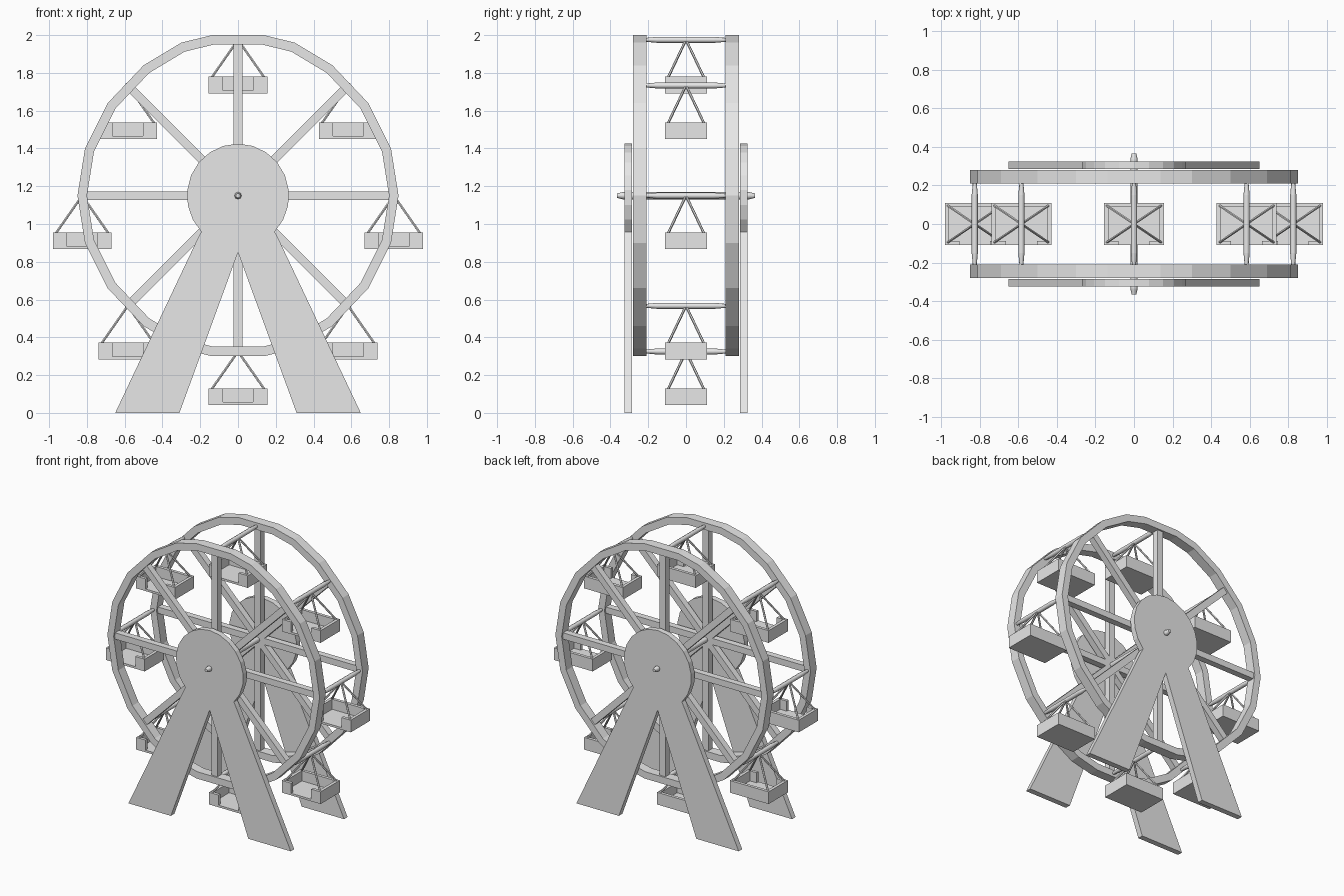
import bpy, bmesh, math
from mathutils import Vector, Matrix

cube = bpy.data.objects.get("Cube")
if cube:
    bpy.data.objects.remove(cube, do_unlink=True)

grey = bpy.data.materials.new("plain_grey")
grey.use_nodes = True
grey.diffuse_color = (0.8, 0.8, 0.8, 1)
grey.node_tree.nodes["Principled BSDF"].inputs["Base Color"].default_value = (0.8, 0.8, 0.8, 1)

HUB_Z = 1.15
PIVOT_R = 0.825


def finish(name, bm, smooth=False):
    bmesh.ops.recalc_face_normals(bm, faces=bm.faces)
    mesh = bpy.data.meshes.new(name)
    bm.to_mesh(mesh)
    bm.free()
    mesh.materials.append(grey)
    obj = bpy.data.objects.new(name, mesh)
    bpy.context.collection.objects.link(obj)
    if smooth:
        bpy.ops.object.select_all(action="DESELECT")
        obj.select_set(True)
        bpy.context.view_layer.objects.active = obj
        bpy.ops.object.shade_smooth_by_angle(angle=math.radians(50))
    return obj


def add_box(bm, lo, hi):
    lo, hi = Vector(lo), Vector(hi)
    size = hi - lo
    place = Matrix.Translation((lo + hi) / 2) @ Matrix.Diagonal((*size, 1))
    bmesh.ops.create_cube(bm, size=1, matrix=place)


def add_rod(bm, a, b, r1, r2=None, sides=8):
    a, b = Vector(a), Vector(b)
    d = b - a
    place = Matrix.Translation((a + b) / 2) @ d.to_track_quat("Z", "Y").to_matrix().to_4x4()
    bmesh.ops.create_cone(bm, cap_ends=True, segments=sides, radius1=r1,
                          radius2=r1 if r2 is None else r2, depth=d.length, matrix=place)


def add_spindle(bm, x, z, half, r, tip, tip_r):
    # straight bar along y with tapered ends
    add_rod(bm, (x, -half, z), (x, half, z), r)
    for s in (-1, 1):
        add_rod(bm, (x, s * half, z), (x, s * tip, z), r, tip_r)


def mirror_loop(quadrant):
    # first point lies on the x axis, the rest inside the first quadrant
    right = [(x, -z) for x, z in reversed(quadrant[1:])] + quadrant
    return right + [(-x, z) for x, z in reversed(right)]


def rim(name, y0, y1):
    outer = mirror_loop([(.85, 0), (.81, .25), (.69, .49), (.5, .69), (.3, .81), (.137, .85)])
    bm = bmesh.new()
    loops = [[bm.verts.new((x * k, y, HUB_Z + z * k)) for x, z in outer]
             for k, y in ((1, y0), (1, y1), (.941, y1), (.941, y0))]
    n = len(outer)
    for j in range(4):
        a, b = loops[j], loops[(j + 1) % 4]
        for i in range(n):
            bm.faces.new((a[i], a[(i + 1) % n], b[(i + 1) % n], b[i]))
    return finish(name, bm)


def support(name, y0, y1):
    # round hub plate running into two splayed legs
    steps = 16
    pts = []
    for i in range(steps + 1):
        t = math.radians(-44 + 268 * i / steps)
        pts.append((.27 * math.cos(t), HUB_Z + .275 * math.sin(t)))
    pts += [(-.21, .93), (-.65, 0), (-.31, 0), (0, .85), (.31, 0), (.65, 0), (.21, .93)]
    bm = bmesh.new()
    face = bm.faces.new([bm.verts.new((x, y0, z)) for x, z in pts])
    new = bmesh.ops.extrude_face_region(bm, geom=[face])["geom"]
    bmesh.ops.translate(bm, vec=(0, y1 - y0, 0),
                        verts=[v for v in new if isinstance(v, bmesh.types.BMVert)])
    return finish(name, bm)


def spokes(name, y):
    bm = bmesh.new()
    for i in range(4):
        part = bmesh.new()
        add_box(part, (-.81, y - .023, -.023), (.81, y + .023, .023))
        part.transform(Matrix.Translation((0, 0, HUB_Z)) @ Matrix.Rotation(i * math.pi / 4, 4, "Y"))
        temp = bpy.data.meshes.new("temp")
        part.to_mesh(temp)
        part.free()
        bm.from_mesh(temp)
        bpy.data.meshes.remove(temp)
    return finish(name, bm)


# wheels and supports on both sides
for side, s in (("front", -1), ("back", 1)):
    rim(side + "_rim", s * .21, s * .28)
    spokes(side + "_spokes", s * .245)
    support(side + "_support", s * .285, s * .325)

# central axle
bm = bmesh.new()
add_spindle(bm, 0, HUB_Z, .335, .019, .365, .012)
finish("axle", bm, True)

# crossbars with hanging gondolas
for i in range(8):
    t = i * math.pi / 4
    px, pz = PIVOT_R * math.cos(t), HUB_Z + PIVOT_R * math.sin(t)

    bm = bmesh.new()
    add_spindle(bm, px, pz, .15, .016, .215, .01)
    finish(f"crossbar_{i + 1}", bm, True)

    bm = bmesh.new()
    for sx in (-1, 1):
        for sy in (-1, 1):
            add_rod(bm, (px, 0, pz), (px + sx * .14, sy * .095, pz - .2), .007, sides=6)
    finish(f"hanger_{i + 1}", bm, True)

    # open tub with a doorway in its front wall
    top, low, floor = pz - .195, pz - .283, pz - .268
    bm = bmesh.new()
    add_box(bm, (px - .155, -.11, low), (px + .155, .11, floor))
    add_box(bm, (px - .155, .088, floor), (px + .155, .11, top))
    for s in (-1, 1):
        xa, xb, xc = (px + s * k for k in (.08, .133, .155))
        add_box(bm, (min(xb, xc), -.11, floor), (max(xb, xc), .088, top))
        add_box(bm, (min(xa, xb), -.11, floor), (max(xa, xb), -.088, top))
    finish(f"gondola_{i + 1}", bm)
